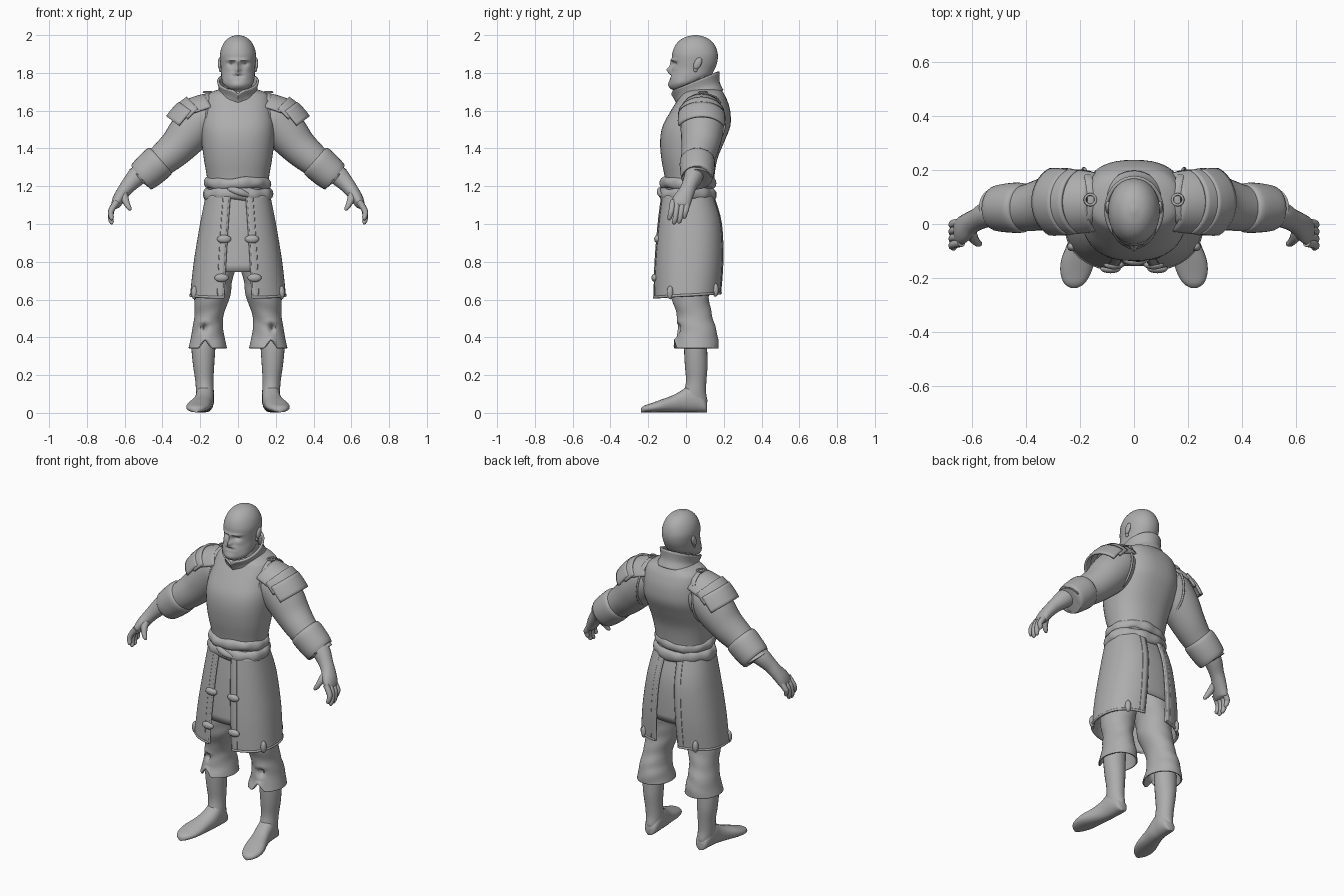
import bpy, bmesh, math
from mathutils import Vector as V

if "Cube" in bpy.data.objects:
    bpy.data.objects.remove(bpy.data.objects["Cube"])

cloth = bpy.data.materials.new("plain grey")
cloth.diffuse_color = (0.42, 0.42, 0.42, 1)
cloth.use_nodes = True
cloth.node_tree.nodes["Principled BSDF"].inputs["Base Color"].default_value = cloth.diffuse_color
X, Y, Z = V((1, 0, 0)), V((0, 1, 0)), V((0, 0, 1))
tau = 2 * math.pi


def dense(keys, k):
    """Catmull-Rom resampling of a list of number tuples."""
    out = []
    for i in range(len(keys) - 1):
        a, b, c, d = (keys[max(0, i - 1)], keys[i], keys[i + 1], keys[min(len(keys) - 1, i + 2)])
        for j in range(k):
            t = j / k
            out.append(tuple(0.5 * (2 * q + (r - p) * t + (2 * p - 5 * q + 4 * r - s) * t * t
                       + (3 * q - p - 3 * r + s) * t ** 3) for p, q, r, s in zip(a, b, c, d)))
    return out + [tuple(keys[-1])]


def ring(c, u, v, ru, rv, p=2.0, n=24):
    f = lambda w: math.copysign(abs(w) ** (2 / p), w)
    return [c + u * ru * f(math.cos(t)) + v * rv * f(math.sin(t))
            for t in (tau * i / n for i in range(n))]


def skin(name, rows, wrap=True, loop=False, cap=True, mirror=False, thick=0.0, sculpt=None):
    """Skin rows of points into an object."""
    bm = bmesh.new()
    vs = [[bm.verts.new(sculpt(p.copy()) if sculpt else p) for p in r] for r in rows]
    m, n = len(vs), len(vs[0])
    for i in range(m if loop else m - 1):
        a, b = vs[i], vs[(i + 1) % m]
        for j in range(n if wrap else n - 1):
            k = (j + 1) % n
            bm.faces.new((a[j], a[k], b[k], b[j]))
    if cap and wrap and not loop:
        bm.faces.new(vs[0][::-1])
        bm.faces.new(vs[-1])
    return finish(name, bm, mirror, thick)


def finish(name, bm, mirror=False, thick=0.0):
    bmesh.ops.recalc_face_normals(bm, faces=bm.faces)
    me = bpy.data.meshes.new(name)
    bm.to_mesh(me)
    bm.free()
    me.materials.append(cloth)
    ob = bpy.data.objects.new(name, me)
    bpy.context.collection.objects.link(ob)
    if thick:
        s = ob.modifiers.new("thickness", 'SOLIDIFY')
        s.thickness, s.offset = thick, 0
    if mirror:
        ob.modifiers.new("mirror", 'MIRROR').use_mirror_merge = False
    return ob


def body(name, keys, k=4, n=32, **kw):
    """Upright loft; keys are z, centre x, front y, back y, half width, squareness."""
    return skin(name, [ring(V((cx, (yf + yb) / 2, z)), X, Y, rx, (yb - yf) / 2, p, n)
                for z, cx, yf, yb, rx, p in dense(keys, k)], **kw)


def tube(name, keys, k=4, n=16, ref=Y, loop=False, **kw):
    """Loft along a path; keys are x, y, z, radius across, radius along ref."""
    ks = list(keys) if loop else dense(keys, k)
    rows, m = [], len(ks)
    for i, q in enumerate(ks):
        a, b = (ks[i - 1], ks[(i + 1) % m]) if loop else (ks[max(0, i - 1)], ks[min(m - 1, i + 1)])
        t = (V(b[:3]) - V(a[:3])).normalized()
        u = t.cross(ref).normalized()
        rows.append(ring(V(q[:3]), u, u.cross(t), q[3], q[4], 2, n))
    return skin(name, rows, loop=loop, **kw)


def ball(name, loc, size, mirror=True, n=16, lean=0.0):
    bm = bmesh.new()
    bmesh.ops.create_uvsphere(bm, u_segments=n, v_segments=n // 2, radius=1)
    for v in bm.verts:
        v.co = V(a * s + o for a, s, o in zip(v.co, size, loc))
        v.co.y += lean * (v.co.z - loc[2])
    return finish(name, bm, mirror)


def bumps(spots):
    """Push the front of a form in or out at spots x, z, width, height, depth."""
    def f(p):
        if p.y < 0.02:
            p.y -= sum(d * math.exp(-((p.x - x) / w) ** 2 - ((p.z - z) / h) ** 2)
                       for x, z, w, h, d in spots)
        return p
    return f


# head with face relief, ears and neck
face = [(0, 1.815, .015, .014, .025), (0, 1.842, .010, .025, .013), (0, 1.797, .035, .007, .009),
        (0, 1.783, .024, .004, -.009), (0, 1.735, .04, .022, .012)]
for s in (-1, 1):
    face += [(s * .034, 1.848, .018, .011, -.017), (s * .034, 1.868, .028, .007, .010),
             (s * .05, 1.82, .02, .014, .005), (s * .04, 1.775, .02, .02, .004)]
body("head", [(1.708, 0, -.065, -.02, .025, 2), (1.72, 0, -.078, .01, .055, 2.1),
     (1.745, 0, -.084, .06, .08, 2.2), (1.78, 0, -.082, .125, .088, 2.2),
     (1.82, 0, -.074, .152, .09, 2.1), (1.86, 0, -.073, .166, .094, 2.1),
     (1.90, 0, -.073, .168, .095, 2.1), (1.94, 0, -.06, .156, .085, 2), (1.97, 0, -.036, .133, .066, 2),
     (1.99, 0, -.002, .10, .041, 2), (2.0, 0, .04, .06, .008, 2)], k=6, n=72, sculpt=bumps(face))
ball("ear", (.097, .062, 1.85), (.010, .021, .032), lean=.3)
ball("ear_lobe", (.093, .05, 1.818), (.008, .011, .014))
body("neck", [(1.69, 0, -.01, .15, .08, 2), (1.73, 0, -.015, .145, .075, 2), (1.78, 0, -.01, .14, .075, 2)])

# tilted collar with a front notch
rows = []
for cy, cz, rx, ry, tilt in dense([(.075, 1.68, .113, .118, .22), (.06, 1.712, .096, .113, .33),
                                   (.05, 1.757, .105, .122, .41)], 4):
    r = ring(V((0, cy, cz)), X, V((0, 1, tilt)), rx, ry, 2, 40)
    for p in r:
        if p.y < cy:
            p.z -= .02 * math.exp(-(p.x / .016) ** 2)
    rows.append(r)
skin("collar", rows, cap=False, thick=.012)

# torso
body("tunic_torso", [(1.16, 0, -.11, .14, .16, 2.2), (1.23, 0, -.11, .148, .162, 2.2),
     (1.34, 0, -.13, .165, .18, 2.3), (1.44, 0, -.137, .205, .193, 2.4), (1.52, 0, -.123, .235, .196, 2.5),
     (1.60, 0, -.08, .234, .187, 2.5), (1.66, 0, -.042, .216, .176, 2.5), (1.69, 0, -.022, .2, .155, 2.5),
     (1.71, 0, 0, .185, .11, 2.2), (1.72, 0, .03, .15, .06, 2)], n=48)
tube("armhole_piping", [(.178 - .016 * math.sin(t) + .008 * math.cos(t), .088 + .118 * math.cos(t),
     1.54 + .14 * math.sin(t), .006, .006) for t in (tau * i / 40 for i in range(40))],
     ref=X, n=8, loop=True, mirror=True)
tube("shoulder_strap", [(.172, 0, 1.64, .005, .015), (.166, .025, 1.672, .005, .015),
     (.158, .09, 1.691, .005, .015), (.166, .155, 1.672, .005, .015), (.172, .18, 1.64, .005, .015)],
     ref=X, n=10, mirror=True)
tube("strap_ring", [(.162 + .02 * math.cos(t), .09 + .02 * math.sin(t), 1.698, .005, .005)
     for t in (tau * i / 20 for i in range(20))], ref=Z, n=8, loop=True, mirror=True)

# wrapped cloth belts, with a crossing fold in front
def belt(name, z, rx, ry, h, ph):
    tube(name, [(rx * math.sin(t), .01 - ry * math.cos(t), z + .005 * math.sin(3 * t + ph),
         .022 + .003 * math.sin(11 * t + ph), h + .003 * math.sin(7 * t)) for t in
         (tau * i / 72 for i in range(72))], ref=Z, n=14, loop=True)
belt("upper_belt", 1.215, .156, .127, .030, 0)
belt("lower_belt", 1.157, .163, .131, .034, 2)
tube("belt_fold", [(-.05, -.12, 1.185, .01, .01), (-.02, -.136, 1.178, .015, .018),
     (.02, -.138, 1.165, .015, .018), (.06, -.122, 1.15, .01, .01)], ref=Z)

# long skirt: a left and a right panel, slit at the front and back
SK = dense([(1.15, .165, -.128, .145), (1.0, .195, -.148, .187), (.80, .228, -.165, .196),
            (.62, .248, -.17, .184)], 8)

def skirt(f, a, grow=0.0):
    """Skirt point at height fraction f and angle a (0 front, pi back)."""
    i = min(int(f * (len(SK) - 1)), len(SK) - 2)
    t = f * (len(SK) - 1) - i
    z, rx, yf, yb = (p + (q - p) * t for p, q in zip(SK[i], SK[i + 1]))
    c = lambda w: math.copysign(abs(w) ** .83, w)
    return V(((rx + grow) * c(math.sin(a)), (yf + yb) / 2 - ((yb - yf) / 2 + grow) * c(math.cos(a)),
              z - .012 * f * math.cos(a)))

def edge(f, extra=0.0):
    x = (.045 + .033 * f + extra) / (.165 + .085 * f)
    return math.asin(x ** (1 / .83))

def panel_angle(f, s, extra=0.0):
    return edge(f, extra) + (math.pi - 2 * edge(f, extra)) * s

N = 24
skin("skirt_panel", [[skirt(i / N, panel_angle(i / N, j / 36)) for j in range(37)] for i in range(N + 1)],
     wrap=False, mirror=True, thick=.012)
for s, nm in ((0, "front"), (1, "back")):
    tube(nm + "_slit_trim", [(*skirt(i / 12, panel_angle(i / 12, s)), .0065, .0065) for i in range(13)],
         k=1, n=8, mirror=True)
    tube(nm + "_stitching", [(*skirt(i / 12, panel_angle(i / 12, s, .03), .005), .0025, .0025)
         for i in range(13)], k=1, n=6, mirror=True)
    skin(nm + "_inner_panel", [[skirt(.74 * i / 12, s * math.pi + (j / 10 - .5) * .8, -.014)
         for j in range(11)] for i in range(13)], wrap=False, thick=.006)
for nm, f, r in (("skirt_hem", .99, .0075), ("hem_stitching", .94, .003)):
    tube(nm, [(*skirt(f, panel_angle(f, j / 36), .003), r, r) for j in range(37)],
         k=1, n=8, ref=Z, mirror=True)
for z in (.92, .715):
    f = (1.15 - z) / .53
    p = skirt(f, edge(f, .012), .004)
    ball("skirt_toggle", (p.x, p.y, z), (.038, .017, .022))
for a in (1.12, 2.45):
    p = skirt(.94, a, .006)
    ball("hem_knob", p, (.017, .017, .036))

# baggy trousers with notched cuffs
slit = bumps([(.178, .45, .012, .022, -.035), (.178, .48, .03, .012, .008)])

def trouser(p):
    p = slit(p)
    if p.y < .05 and p.z < .40:
        p.z += .045 * max(0, 1 - abs(p.x - .175) / .035) * (.40 - p.z) / .055
    p.y += .0015 * math.sin(p.z * 75 + p.x * 30)
    return p
body("trouser_leg", [(.86, .098, -.08, .125, .096, 2), (.78, .107, -.085, .125, .095, 2),
     (.70, .123, -.082, .121, .088, 2), (.62, .136, -.075, .116, .091, 2), (.52, .153, -.045, .133, .073, 2),
     (.45, .16, -.04, .153, .077, 2), (.40, .16, -.045, .165, .085, 2), (.342, .16, -.062, .168, .098, 2)],
     k=7, n=48, cap=False, mirror=True, thick=.008, sculpt=trouser)

# lower legs and feet
body("shin", [(.40, .18, -.005, .112, .062, 2), (.34, .183, -.01, .112, .063, 2), (.25, .182, -.006, .114, .056, 2),
     (.17, .178, 0, .108, .048, 2), (.11, .175, -.012, .106, .047, 2), (.06, .173, -.03, .113, .044, 2),
     (.03, .173, -.015, .1, .036, 2)], n=24, mirror=True)
skin("foot", [ring(V((cx, y, h / 2 + .003)), X, Z, w, h / 2, 2.2, 24) for y, cx, w, h in dense(
     [(.112, .172, .012, .045), (.102, .172, .034, .07), (.06, .173, .046, .135), (.02, .176, .048, .145),
      (-.02, .18, .05, .118), (-.07, .192, .054, .09), (-.13, .207, .062, .068), (-.18, .216, .057, .05),
      (-.22, .221, .038, .036), (-.237, .222, .012, .022)], 4)], mirror=True)

# sleeves and turned-back cuffs
tube("sleeve", [(.15, .089, 1.585, .09, .103), (.19, .087, 1.555, .11, .115), (.255, .084, 1.485, .112, .112),
     (.32, .075, 1.41, .098, .1), (.385, .062, 1.352, .088, .088), (.44, .056, 1.31, .078, .08)],
     n=28, mirror=True)
tube("sleeve_cuff", [(.405, .06, 1.341, .074, .075), (.415, .06, 1.332, .093, .092), (.46, .06, 1.292, .093, .092),
     (.508, .058, 1.25, .085, .084), (.513, .058, 1.246, .07, .07), (.50, .055, 1.257, .05, .05)],
     n=28, k=3, mirror=True)

# forearm, palm, fingers and thumb
tube("forearm", [(.49, .05, 1.285, .053, .052), (.535, .04, 1.252, .052, .05), (.58, .018, 1.204, .041, .041),
     (.608, .002, 1.168, .036, .043), (.632, -.018, 1.132, .032, .05), (.648, -.03, 1.1, .024, .05),
     (.654, -.032, 1.085, .012, .042)], n=20, mirror=True)
for i, (yb, yt, zt) in enumerate([(-.069, -.088, 1.022), (-.044, -.063, 1.0), (-.018, -.036, 1.004), (.006, -.008, 1.03)]):
    tube("finger_%d" % (i + 1), [(.64, yb, 1.12, .017, .016), (.668, (yb * 2 + yt) / 3, 1.078, .016, .0155),
         (.674, (yb + 2 * yt) / 3, zt + .032, .014, .014), (.668, yt, zt + .007, .011, .011),
         (.664, yt, zt, .004, .004)], n=10, mirror=True)
tube("thumb", [(.608, -.01, 1.165, .025, .024), (.6, -.045, 1.135, .021, .02), (.585, -.066, 1.10, .015, .015),
     (.573, -.074, 1.08, .011, .011), (.570, -.076, 1.072, .004, .004)], n=10, mirror=True)

# layered shoulder guards: start and end as centre x, z, outward x, z, radius
for nm, a, b, span in (("upper_shoulder_guard", (.125, 1.585, .45, .89, .112), (.20, 1.563, .75, .66, .124), 1.25),
                       ("middle_shoulder_guard", (.185, 1.58, .68, .73, .122), (.235, 1.53, .78, .62, .13), 1.25),
                       ("lower_shoulder_guard", (.205, 1.565, .8, .6, .130), (.268, 1.487, .8, .6, .135), 1.15)):
    rows = []
    for i in range(7):
        cx, cz, nx, nz, r = (p + (q - p) * i / 6 for p, q in zip(a, b))
        r += .003 * math.sin(math.pi * i / 6)
        rows.append([V((cx + nx * r * math.cos(t), .082 + r * .97 * math.sin(t), cz + nz * r * math.cos(t)))
                     for t in (span * (j / 12 - 1) for j in range(25))])
    skin(nm, rows, wrap=False, mirror=True, thick=.012)

# smooth shading with crisp edges
for ob in bpy.context.scene.objects:
    ob.select_set(True)
    bpy.context.view_layer.objects.active = ob
bpy.ops.object.shade_smooth_by_angle(angle=math.radians(50))
